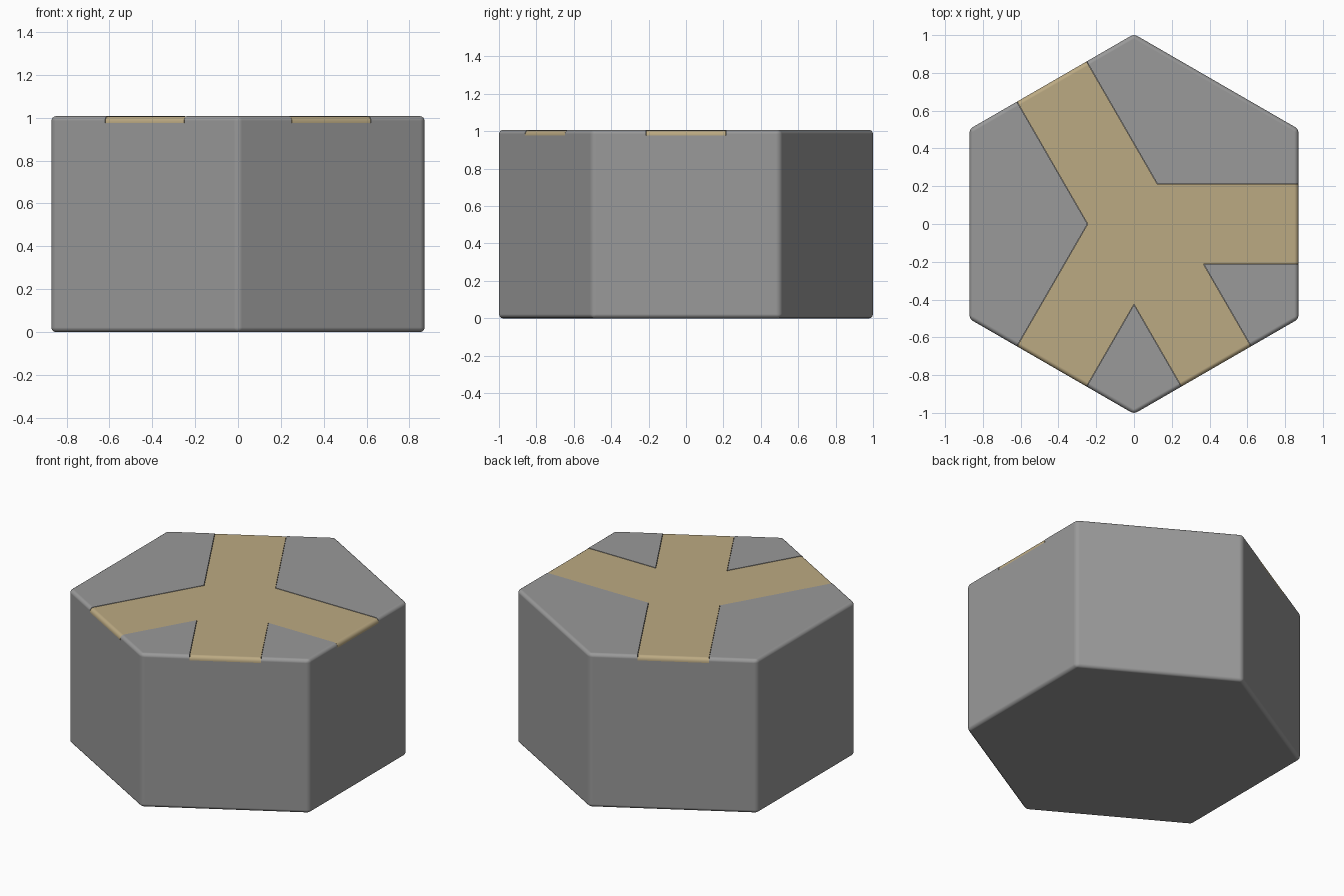
import bpy, bmesh
from math import radians, cos, sin, pi

if "Cube" in bpy.data.objects:
    bpy.data.objects.remove(bpy.data.objects["Cube"])

R = 1.0054      # corner radius before rounding
TOP = 1.007     # height of the grey tile
ROAD_TOP = 1.005
ROAD_BOTTOM = 0.976


def prism(name, points, z0, z1, bevel=0.0):
    bm = bmesh.new()
    face = bm.faces.new([bm.verts.new((x, y, z0)) for x, y in points])
    up = bmesh.ops.extrude_face_region(bm, geom=[face])["geom"]
    bmesh.ops.translate(bm, vec=(0, 0, z1 - z0),
                        verts=[v for v in up if isinstance(v, bmesh.types.BMVert)])
    bmesh.ops.recalc_face_normals(bm, faces=bm.faces)
    if bevel:
        bmesh.ops.bevel(bm, geom=bm.edges[:], offset=bevel, segments=4,
                        profile=0.5, affect='EDGES')
    me = bpy.data.meshes.new(name)
    bm.to_mesh(me)
    bm.free()
    ob = bpy.data.objects.new(name, me)
    bpy.context.collection.objects.link(ob)
    return ob


def road_outline(w, length=1.2):
    # Arms run to four of the six sides; neighbours meet at mitred inner corners
    arms = [0, 120, 240, 300]
    pts = []
    for i, deg in enumerate(arms):
        a = radians(deg)
        for s in (-w, w):
            pts.append((length * cos(a) - s * sin(a), length * sin(a) + s * cos(a)))
        half = radians((arms[(i + 1) % 4] - deg) % 360) / 2
        d = w / sin(half)
        pts.append((d * cos(a + half), d * sin(a + half)))
    return pts


def cut(ob, cutter, operation):
    mod = ob.modifiers.new("cut", 'BOOLEAN')
    mod.operation, mod.solver, mod.object = operation, 'EXACT', cutter
    bpy.context.view_layer.objects.active = ob
    bpy.ops.object.modifier_apply(modifier=mod.name)
    bpy.data.objects.remove(cutter)


def paint(ob, name, rgb):
    mat = bpy.data.materials.new(name)
    mat.diffuse_color = (*rgb, 1)
    mat.use_nodes = True
    mat.node_tree.nodes["Principled BSDF"].inputs["Base Color"].default_value = mat.diffuse_color
    ob.data.materials.clear()
    ob.data.materials.append(mat)


hexagon = [(R * cos(pi / 2 + i * pi / 3), R * sin(pi / 2 + i * pi / 3)) for i in range(6)]

# Dark grey tile with a shallow groove for the road
tile = prism("hex_tile", hexagon, 0, TOP, 0.022)
cut(tile, prism("groove_cutter", road_outline(0.214), ROAD_BOTTOM, 1.2), 'DIFFERENCE')
paint(tile, "dark_grey", (0.32, 0.32, 0.32))

# Tan road laid in the groove, following the rounded rim
road = prism("road", hexagon, 0, ROAD_TOP, 0.022)
cut(road, prism("road_cutter", road_outline(0.212), ROAD_BOTTOM, 1.2), 'INTERSECT')
paint(road, "tan", (0.5, 0.4, 0.225))

# Smooth rounded edges; area-weighted normals keep the big faces flat
for ob in (tile, road):
    bpy.ops.object.select_all(action='DESELECT')
    ob.select_set(True)
    bpy.context.view_layer.objects.active = ob
    bpy.ops.object.shade_smooth_by_angle(angle=radians(35))
    mod = ob.modifiers.new("flat_faces", 'WEIGHTED_NORMAL')
    mod.mode, mod.weight, mod.keep_sharp = 'FACE_AREA', 100, True
